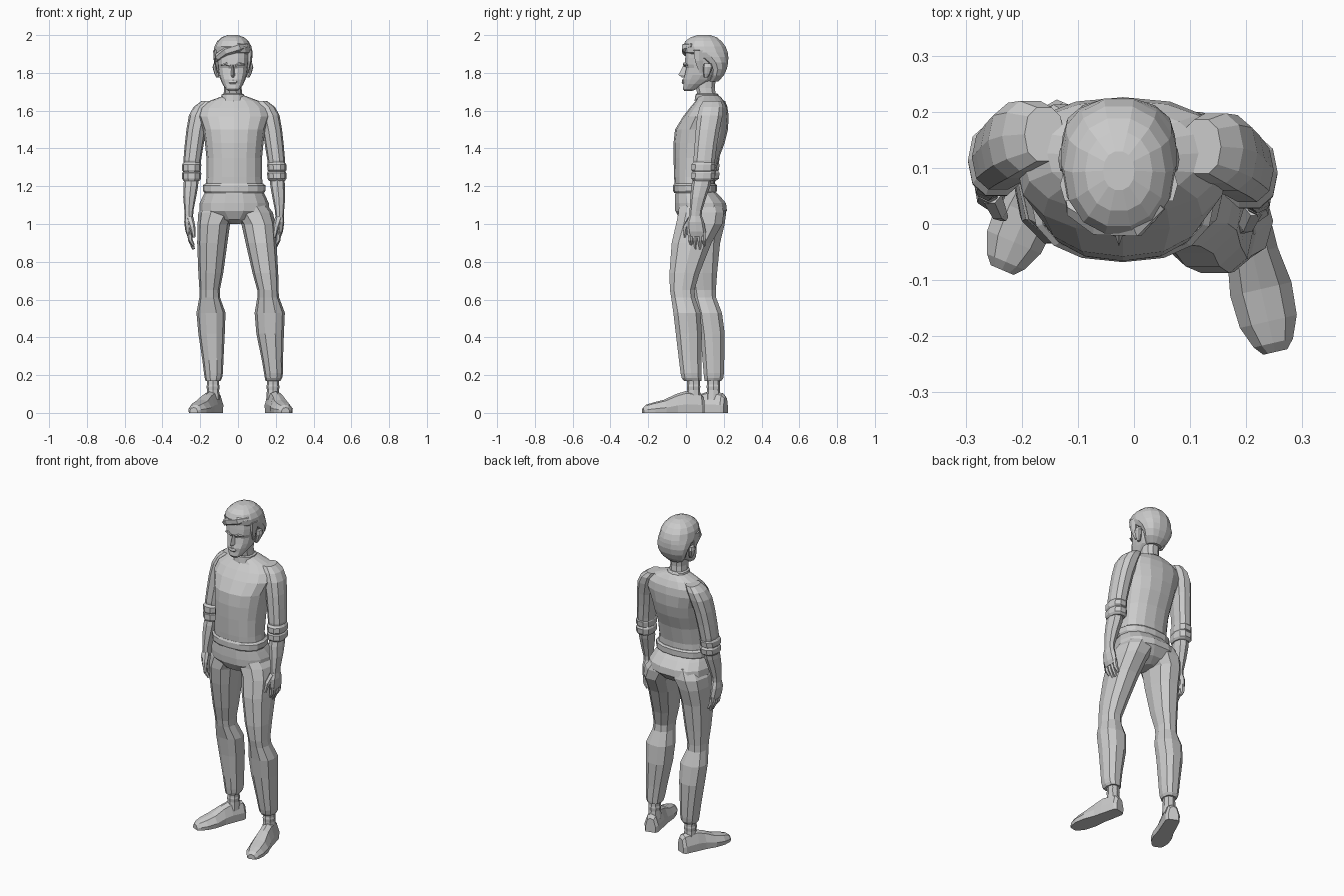
import bpy, bmesh
from math import cos, sin, pi, copysign
from mathutils import Vector


def spow(v, p):
    return copysign(abs(v) ** p, v)


def skin(name, rings):
    """Bridge equal-length rings of points and cap both ends."""
    bm = bmesh.new()
    vs = [[bm.verts.new(p) for p in r] for r in rings]
    n = len(vs[0])
    for a, b in zip(vs, vs[1:]):
        for i in range(n):
            j = (i + 1) % n
            bm.faces.new((a[i], a[j], b[j], b[i]))
    bm.faces.new(vs[0])
    bm.faces.new(vs[-1])
    bmesh.ops.recalc_face_normals(bm, faces=bm.faces[:])
    me = bpy.data.meshes.new(name)
    bm.to_mesh(me)
    bm.free()
    ob = bpy.data.objects.new(name, me)
    bpy.context.collection.objects.link(ob)
    return ob


def loft(name, rows, n=10, p=0.85):
    """Horizontal oval slices: (cx, cy, z, rx, ry)."""
    ang = [2 * pi * i / n for i in range(n)]
    return skin(name, [[(cx + rx * spow(cos(a), p), cy + ry * spow(sin(a), p), z)
                        for a in ang] for cx, cy, z, rx, ry in rows])


def slab(name, cx, rows, n=14, p=0.85):
    """Slices about one x: (z, half width, y front, y back)."""
    return loft(name, [(cx, (a + b) / 2, z, w, (b - a) / 2) for z, w, a, b in rows], n, p)


def tube(name, pts, radii, n=6, flat=1.0):
    """Tapered tube along a path."""
    pts = [Vector(q) for q in pts]
    rings = []
    for k, q in enumerate(pts):
        d = (pts[min(k + 1, len(pts) - 1)] - pts[max(k - 1, 0)]).normalized()
        u = d.cross(Vector((0, 1, 0))).normalized()
        v = d.cross(u)
        rings.append([q + radii[k] * (u * cos(2 * pi * i / n) * flat + v * sin(2 * pi * i / n))
                      for i in range(n)])
    return skin(name, rings)


CX = -0.02   # body axis
HX = -0.027  # head axis

# Sweater body with hem and collar
slab("sweater", CX, [
    (1.20, .152, -.06, .152), (1.25, .147, -.063, .152), (1.35, .147, -.066, .175),
    (1.43, .155, -.066, .205), (1.50, .165, -.058, .222), (1.57, .19, -.015, .226),
    (1.615, .178, .02, .22), (1.65, .135, .05, .202), (1.672, .075, .06, .185),
    (1.68, .055, .065, .17)], 16)
slab("sweater_hem", CX, [(1.165, .158, -.062, .158), (1.175, .165, -.068, .163),
                         (1.205, .165, -.068, .163), (1.215, .152, -.062, .155)], 16)
slab("collar", HX, [(1.65, .066, .045, .185), (1.685, .059, .05, .172), (1.69, .05, .055, .165)], 12)

# Trousers hips
slab("hips", CX, [(1.00, .03, .02, .13), (1.025, .10, -.035, .18), (1.07, .185, -.06, .22),
                  (1.11, .183, -.062, .215), (1.15, .165, -.06, .18), (1.18, .15, -.058, .15)], 14)

# Legs
loft("left_leg", [
    (.185, .035, .17, .04, .048), (.188, .03, .185, .046, .055), (.188, .027, .21, .05, .058),
    (.182, .022, .28, .056, .062), (.17, .015, .42, .073, .072), (.168, .005, .53, .08, .075),
    (.16, -.015, .61, .058, .066), (.158, -.02, .65, .056, .068), (.145, -.008, .74, .068, .083),
    (.122, .03, .90, .082, .11), (.108, .07, 1.0, .09, .128), (.08, .08, 1.06, .105, .125),
    (.05, .075, 1.12, .09, .115)])
loft("right_leg", [
    (-.132, .143, .17, .04, .046), (-.13, .147, .185, .046, .053), (-.13, .147, .21, .05, .056),
    (-.133, .145, .28, .056, .06), (-.14, .14, .42, .07, .068), (-.143, .125, .53, .077, .068),
    (-.15, .10, .61, .055, .062), (-.15, .096, .65, .054, .065), (-.144, .088, .74, .066, .08),
    (-.136, .08, .90, .08, .105), (-.128, .085, 1.0, .086, .125), (-.105, .09, 1.06, .105, .128),
    (-.08, .085, 1.12, .09, .115)])


def foot(side, ankle, heel, toe):
    heel, toe = Vector(heel), Vector(toe)
    d = (toe - heel).normalized()
    s = Vector((-d.y, d.x, 0))
    rings = []
    for t, w, h in ((0, .03, .085), (.05, .042, .105), (.30, .045, .115), (.45, .046, .10),
                    (.65, .056, .07), (.83, .052, .055), (.95, .036, .043), (1, .022, .028)):
        c = heel.lerp(toe, t)
        rings.append([c + s * a * w + Vector((0, 0, b * h)) for a, b in
                      ((-.95, 0), (.95, 0), (1, .4), (.6, .9), (0, 1), (-.6, .9), (-1, .4))])
    skin(side + "_shoe", rings)
    x, y = ankle
    loft(side + "_ankle", [(x, y, .07, .036, .04), (x, y, .12, .032, .034), (x, y, .14, .035, .036),
                           (x, y, .15, .032, .034), (x, y, .19, .033, .034)], 8)


foot("left", (.185, .04), (.178, .092, 0), (.252, -.228, 0))
foot("right", (-.132, .145), (-.11, .21, 0), (-.235, -.082, 0))


# Arms, rolled cuffs and hands
def arm(side, m, dy):
    def rows(data):
        return [(CX + m * x, y + dy, z, rx, ry) for x, y, z, rx, ry in data]
    loft(side + "_sleeve", rows([
        (.223, .095, 1.27, .042, .052), (.222, .097, 1.34, .047, .06), (.212, .105, 1.42, .05, .062),
        (.201, .115, 1.50, .052, .066), (.184, .127, 1.575, .056, .07), (.165, .135, 1.62, .05, .065),
        (.14, .138, 1.65, .035, .05)]))
    for k, z in enumerate((1.24, 1.285)):
        loft(side + "_cuff_%d" % k, rows([
            (.226, .09 - dy * .3, z - .012, .042, .053), (.226, .09, z, .05, .065),
            (.225, .092, z + .03, .051, .066), (.224, .094, z + .042, .044, .056)]))
    loft(side + "_forearm", rows([
        (.24, .05, 1.035, .022, .032), (.24, .052, 1.07, .024, .033), (.236, .065, 1.14, .034, .042),
        (.23, .078, 1.20, .039, .05), (.226, .09, 1.26, .038, .05)]), 8)
    loft(side + "_palm", rows([
        (.233, .057, .935, .015, .046), (.238, .055, .96, .02, .05), (.242, .05, 1.01, .023, .046),
        (.24, .05, 1.045, .022, .033)]), 8)
    for k, (y, end) in enumerate(((.02, .885), (.044, .868), (.068, .866), (.09, .885))):
        tube(side + "_finger_%d" % k,
             [(CX + m * .236, y + dy, .96), (CX + m * .232, y + dy + .004, .915),
              (CX + m * .215, y + dy + .008, end)], [.014, .0125, .007], 6)
    tube(side + "_thumb", [(CX + m * .235, .03 + dy, 1.03), (CX + m * .222, .0 + dy, .985),
                           (CX + m * .212, -.01 + dy, .93)], [.02, .016, .008], 6)


arm("left", 1, 0)
arm("right", -1, .022)

# Neck and head
slab("neck", HX, [(1.62, .06, .05, .19), (1.68, .05, .06, .16), (1.72, .046, .05, .155),
                  (1.78, .048, .05, .16)], 10)
slab("head", HX, [
    (1.703, .022, -.008, .03), (1.715, .038, -.017, .06), (1.74, .055, -.014, .10),
    (1.765, .066, -.016, .15), (1.79, .075, -.008, .17), (1.825, .08, .0, .18),
    (1.845, .083, -.009, .19), (1.88, .087, -.006, .20), (1.93, .085, .0, .20)], 14, .8)
skin("nose", [[(HX - .006, .01, 1.845), (HX + .006, .01, 1.845), (HX, -.014, 1.84)],
              [(HX - .017, .01, 1.785), (HX + .017, .01, 1.785), (HX, -.04, 1.79)],
              [(HX - .012, .01, 1.775), (HX + .012, .01, 1.775), (HX, -.024, 1.777)]])
slab("mouth", HX, [(1.742, .02, -.018, .02), (1.75, .026, -.024, .02), (1.757, .026, -.02, .02),
                   (1.764, .015, -.021, .02)], 8)
for m, side in ((-1, "right"), (1, "left")):
    tube(side + "_eyebrow", [(HX + m * .014, -.008, 1.838), (HX + m * .035, -.007, 1.847),
                             (HX + m * .062, .008, 1.842)], [.006, .009, .004], 5)
    loft(side + "_ear", [(HX + m * .08, .105, 1.775, .008, .01), (HX + m * .086, .11, 1.795, .012, .018),
                         (HX + m * .095, .115, 1.83, .013, .026), (HX + m * .092, .115, 1.85, .01, .02)], 8)
    tube(side + "_sideburn", [(HX + m * .088, .07, 1.92), (HX + m * .087, .07, 1.865),
                              (HX + m * .078, .078, 1.80)], [.034, .026, .008], 6, .5)

# Hair cap and swept fringe
slab("hair", HX, [
    (1.755, .045, .11, .172), (1.785, .075, .12, .20), (1.82, .09, .12, .217),
    (1.855, .1, .09, .225), (1.885, .103, .04, .226), (1.908, .103, -.012, .224),
    (1.94, .098, -.02, .212), (1.968, .083, -.006, .19), (1.988, .06, .022, .165),
    (2.0, .028, .06, .13)], 14, .92)
tube("fringe", [(HX + .075, .035, 1.945), (HX + .03, .0, 1.935), (HX - .035, .002, 1.915),
                (HX - .078, .03, 1.885), (HX - .09, .06, 1.86)], [.012, .026, .025, .02, .008], 6)
